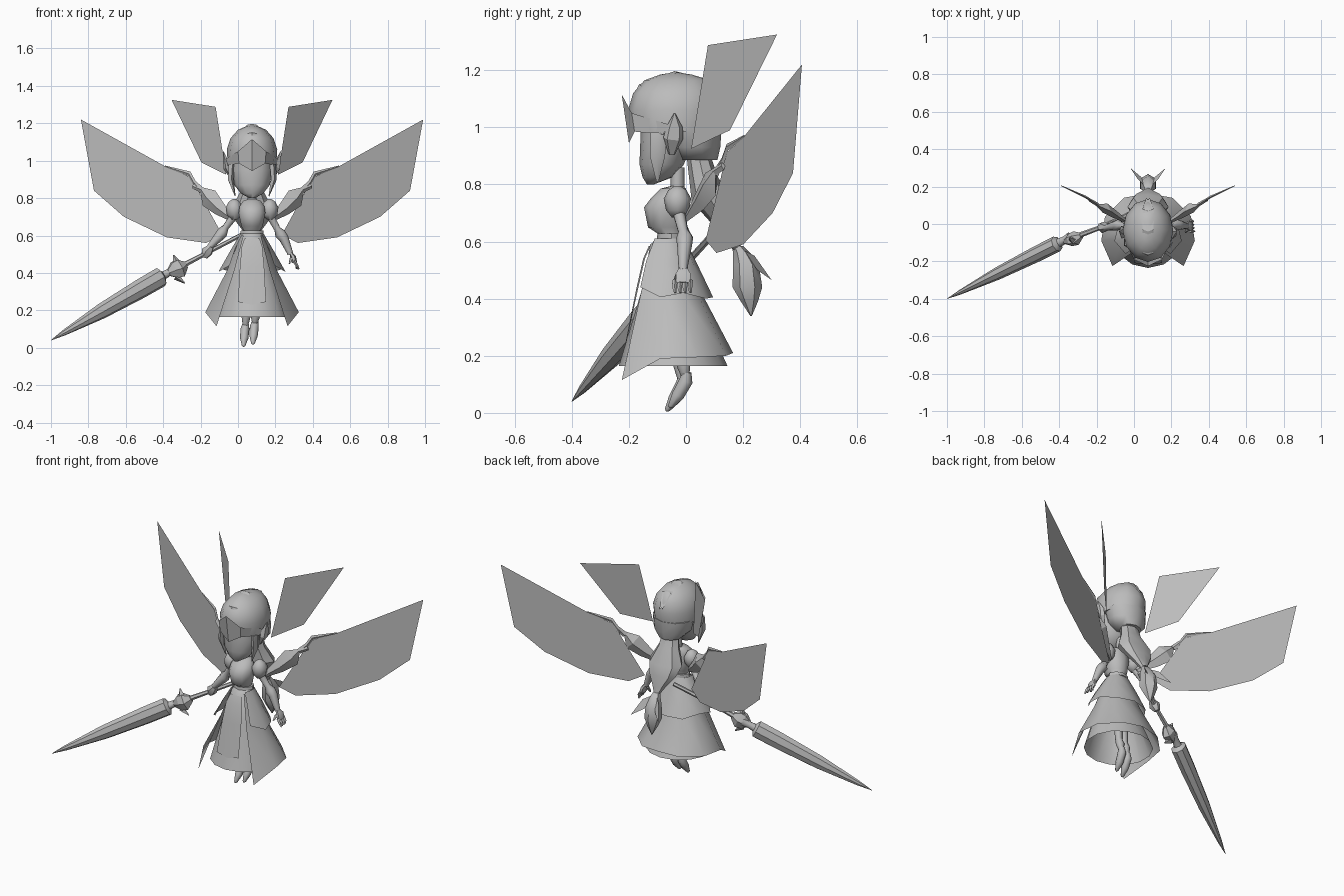
import bpy, bmesh, math
from mathutils import Vector

CX = 0.075  # the body's plane of symmetry
grey = bpy.data.materials.new("plain_grey")
grey.diffuse_color = (0.5, 0.5, 0.5, 1)


def mesh(name, verts, faces, smooth=35):
    bm = bmesh.new()
    vs = [bm.verts.new(v) for v in verts]
    for f in faces:
        bm.faces.new([vs[i] for i in f])
    bmesh.ops.remove_doubles(bm, verts=bm.verts, dist=0.0005)
    bmesh.ops.recalc_face_normals(bm, faces=bm.faces)
    me = bpy.data.meshes.new(name)
    bm.to_mesh(me)
    bm.free()
    me.materials.append(grey)
    ob = bpy.data.objects.new(name, me)
    bpy.context.collection.objects.link(ob)
    if smooth:
        bpy.context.view_layer.objects.active = ob
        ob.select_set(True)
        bpy.ops.object.shade_smooth_by_angle(angle=math.radians(smooth))
        ob.select_set(False)
    return ob


def grid(name, rows, closed=False, cap=False, smooth=35):
    """Skin a list of equally long rows of points."""
    n = len(rows[0])
    faces = [(r * n + i, r * n + (i + 1) % n, (r + 1) * n + (i + 1) % n, (r + 1) * n + i)
             for r in range(len(rows) - 1) for i in range(n if closed else n - 1)]
    if cap:
        faces += [tuple(range(n)), tuple((len(rows) - 1) * n + i for i in range(n))]
    return mesh(name, [p for row in rows for p in row], faces, smooth)


def rings(name, spec, n=10, cap=True, x=CX, smooth=50):
    """Stack of ellipses: (z, y centre, x radius, y radius); column 0 is front."""
    rows = [[(x + rx * math.sin(t), yc - ry * math.cos(t), z)
             for t in (2 * math.pi * i / n for i in range(n))] for z, yc, rx, ry in spec]
    return grid(name, rows, True, cap, smooth)


def tube(name, path, n=6, flat=1.0, up=(0, 0, 1), smooth=50):
    """Tube through (x, y, z, radius); flat squeezes it across the up direction."""
    pts = [Vector(p[:3]) for p in path]
    rows = []
    for i, p in enumerate(pts):
        d = (pts[min(i + 1, len(pts) - 1)] - pts[max(i - 1, 0)]).normalized()
        s = d.cross(Vector(up)).normalized()
        u = s.cross(d)
        r = path[i][3]
        rows.append([p + r * (flat * math.cos(a) * s + math.sin(a) * u)
                     for a in (2 * math.pi * k / n for k in range(n))])
    return grid(name, rows, True, True, smooth)


def plate(name, pts):
    return mesh(name, pts, [tuple(range(len(pts)))], 0)


def flip(pts):
    return [(2 * CX - p[0], *p[1:]) for p in pts]


def pair(fn, name, pts, **kw):
    fn("right_" + name, pts, **kw)
    fn("left_" + name, flip(pts), **kw)


def half_shell(name, rows):
    """Rows given from front edge to back middle as (x offset, y, z), then mirrored."""
    grid(name, [[(CX + a, y, z) for a, y, z in row] +
                [(CX - a, y, z) for a, y, z in row[-2::-1]] for row in rows], smooth=40)


# wings: flat blades in slanted vertical planes
low = [(.99, 1.22), (.92, .84), (.76, .70), (.53, .59), (.32, .56), (.235, .605),
       (.32, .76), (.40, .91), (.54, .97)]
pair(plate, "lower_wing", [(x, .12 + (x - .35) * .447, z) for x, z in low])
high = [(.505, 1.325), (.27, 1.288), (.213, .925), (.345, .99)]
pair(plate, "upper_wing", [(x, .015 + (x - .21) * 1.03, z) for x, z in high])
# wing roots and struts
pair(tube, "wing_root", [(.17, .0, .68, .012), (.25, .05, .745, .04), (.305, .085, .80, .055),
                         (.345, .10, .845, .014), (.39, .13, .865, .016)], n=4, flat=.5, smooth=20)
pair(tube, "wing_strut", [(.345, .105, .84, .018), (.385, .13, .885, .012), (.41, .145, .93, .013),
                          (.54, .205, .97, .004)], n=4, flat=.5)

# spear: blade, collar, guard, shaft
tip, base = Vector((-1, -.40, .04)), Vector((-.40, -.10, .385))


def along(t, r):
    return (*(tip + (base - tip) * t), r)


tube("spear_blade", [along(0, .001), along(.12, .016), along(.45, .042), along(.8, .053),
                     along(.98, .054), along(1.0, .026)], n=8, flat=.8, smooth=30)
tube("spear_collar", [along(.99, .024), along(1.05, .02), along(1.1, .027)], n=8)
tube("spear_shaft", [(-.36, -.085, .405, .016), (-.17, -.015, .505, .012), (.03, .08, .61, .012)], n=6)
tube("spear_guard", [(-.37, -.095, .40, .02), (-.34, -.085, .415, .05), (-.31, -.075, .425, .055),
                     (-.28, -.06, .445, .022)], n=6, flat=.7, smooth=25)
for s in (-1, 1):
    tube("guard_prong", [(-.33, -.085, .42 + s * .04, .02), (-.315 - s * .03, -.075, .42 + s * .075, .003)],
         n=4, up=(1, 0, 0))

# skirt layers
rings("inner_skirt", [(.62, -.05, .045, .035), (.59, -.065, .065, .06), (.43, -.065, .115, .09),
                      (.165, -.045, .195, .19)], n=14, cap=False)
half_shell("long_overskirt", [
    [(.045, -.115, .60), (.06, -.075, .60), (.06, -.04, .60), (.04, -.015, .60), (0, -.01, .60)],
    [(.095, -.16, .41), (.135, -.085, .41), (.13, -.01, .41), (.08, .045, .41), (0, .06, .41)],
    [(.19, -.225, .115), (.25, -.09, .19), (.23, .04, .195), (.13, .14, .20), (0, .165, .21)]])
half_shell("short_overskirt", [
    [(.05, -.11, .61), (.062, -.07, .61), (.062, -.04, .61), (.04, -.01, .61), (0, -.005, .61)],
    [(.09, -.14, .53), (.115, -.08, .52), (.11, -.03, .52), (.07, .025, .52), (0, .04, .52)],
    [(.12, -.16, .44), (.18, -.09, .405), (.16, -.01, .42), (.10, .07, .40), (0, .095, .405)]])
# apron panel hanging down the front
grid("apron", [[(CX - w, y + .006, z), (CX, y, z - d), (CX + w, y + .006, z)] for w, y, z, d in
               ((.04, -.13, .585, 0), (.055, -.15, .54, 0), (.065, -.175, .43, 0), (.075, -.215, .245, .015))])

# torso, neck and shoulders
rings("torso", [(.60, -.05, .05, .04), (.625, -.055, .045, .04), (.65, -.065, .06, .068),
                (.72, -.07, .075, .077), (.755, -.06, .07, .06), (.785, -.045, .05, .045),
                (.795, -.03, .02, .02)], n=10)
rings("belt", [(.61, -.05, .062, .052), (.628, -.05, .06, .05)], n=8)
rings("neck", [(.77, -.03, .024, .024), (.86, -.03, .022, .024)], n=8)
for s in (-1, 1):
    rings("shoulder_puff", [(.685, -.03, .016, .02), (.71, -.03, .04, .04), (.75, -.03, .046, .048),
                            (.78, -.03, .03, .032), (.795, -.03, .008, .01)], n=8, x=CX + s * .095)

# right arm hanging, left arm reaching to the shaft
right_arm = [(.175, -.025, .70, .022), (.21, -.01, .635, .018), (.225, -.005, .61, .03),
             (.245, -.005, .585, .026), (.275, -.01, .515, .017), (.28, -.01, .50, .016)]
tube("right_arm", right_arm, n=8)
tube("right_hand", [(.28, -.01, .51, .014), (.295, -.01, .485, .03), (.302, -.01, .455, .028)],
     n=6, flat=.5, up=(0, 1, 0))
for k in range(4):
    y = -.038 + k * .018
    tube("right_finger", [(.30, y, .465, .009), (.315, y - .002, .44, .008), (.325 - .004 * k, y, .42, .004)],
         n=4, up=(0, 1, 0))
tube("right_thumb", [(.285, -.03, .48, .01), (.275, -.045, .45, .005)], n=4)
tube("left_arm", [(-.025, -.025, .70, .022), (-.065, -.01, .645, .018), (-.085, -.005, .615, .03),
                  (-.105, -.01, .59, .026), (-.15, -.02, .54, .016), (-.16, -.02, .53, .015)], n=8)
tube("left_hand", [(-.145, -.02, .54, .018), (-.165, -.018, .515, .032), (-.18, -.012, .485, .018)], n=6)

# legs and pointed shoes
for name, x, dy, dz in (("left", .045, 0, 0), ("right", .095, .012, .012)):
    tube(name + "_leg", [(x, -.04 + dy, .36, .028), (x, -.03 + dy, .20, .02), (x - .002, -.02 + dy, .165, .024),
                         (x - .005, -.015 + dy, .12 + dz, .015)], n=8, up=(0, 1, 0))
    tube(name + "_shoe", [(x - .003, -.01 + dy, .13 + dz, .017), (x - .008, -.012 + dy, .10 + dz, .024),
                          (x - .012, -.04 + dy, .05 + dz, .022), (x - .015, -.065 + dy, .012 + dz, .01),
                          (x - .015, -.07 + dy, .006 + dz, .003)], n=8, up=(0, 1, 0))

# head, helmet and hair
rings("face", [(.80, -.125, .015, .012), (.825, -.10, .06, .052), (.87, -.085, .095, .078),
               (.95, -.07, .11, .09), (1.04, -.06, .11, .10)], n=12)
rings("helmet", [(.985, -.035, .13, .155), (1.06, -.035, .135, .168), (1.12, -.035, .115, .15),
                 (1.165, -.03, .075, .115), (1.185, -.035, .03, .055), (1.192, -.04, .004, .006)], n=12, smooth=40)
grid("helmet_ridge", [[(CX - w, y + .01, z - .006), (CX, y, z), (CX + w, y + .01, z - .006)] for w, y, z in
                      ((.02, -.205, 1.06), (.03, -.165, 1.15), (.03, -.04, 1.197), (.03, .07, 1.17), (.01, .13, 1.09))])
# pointed brow plate across the front
grid("brow_plate", [[(CX + s * x, y, z) for s, x, y, z in row] for row in (
    [(-1, .13, -.08, .975), (-1, .07, -.18, .985), (1, 0, -.20, .945), (1, .07, -.18, .985), (1, .13, -.08, .975)],
    [(-1, .14, -.06, 1.01), (-1, .075, -.19, 1.05), (1, 0, -.225, 1.115), (1, .075, -.19, 1.05), (1, .14, -.06, 1.01)])],
    smooth=20)
pair(tube, "ear_guard", [(.185, -.05, .905, .012), (.21, -.045, .96, .036), (.215, -.04, 1.0, .03),
                         (.228, -.04, 1.05, .002)], n=5, flat=.5, up=(0, 1, 0), smooth=25)
pair(tube, "side_lock", [(.185, -.095, .98, .03), (.19, -.10, .90, .028), (.165, -.10, .81, .004)],
     n=5, flat=.6, up=(0, 1, 0))
rings("back_hair", [(.885, .04, .07, .07), (.93, .025, .115, .095), (1.0, .015, .125, .11)], n=10)
rings("ponytail", [(.92, .04, .05, .04), (.83, .06, .065, .05), (.74, .09, .11, .07),
                   (.68, .125, .09, .05), (.62, .155, .045, .03), (.57, .18, .015, .015)], n=8, smooth=30)
rings("ponytail_end", [(.585, .18, .02, .02), (.56, .195, .03, .03), (.52, .21, .045, .045),
                       (.44, .215, .05, .052), (.39, .222, .03, .03), (.34, .228, .003, .003)], n=6)
pair(plate, "hair_frond", [(.09, .20, .57), (.13, .24, .55), (.17, .30, .465), (.11, .25, .50)])
